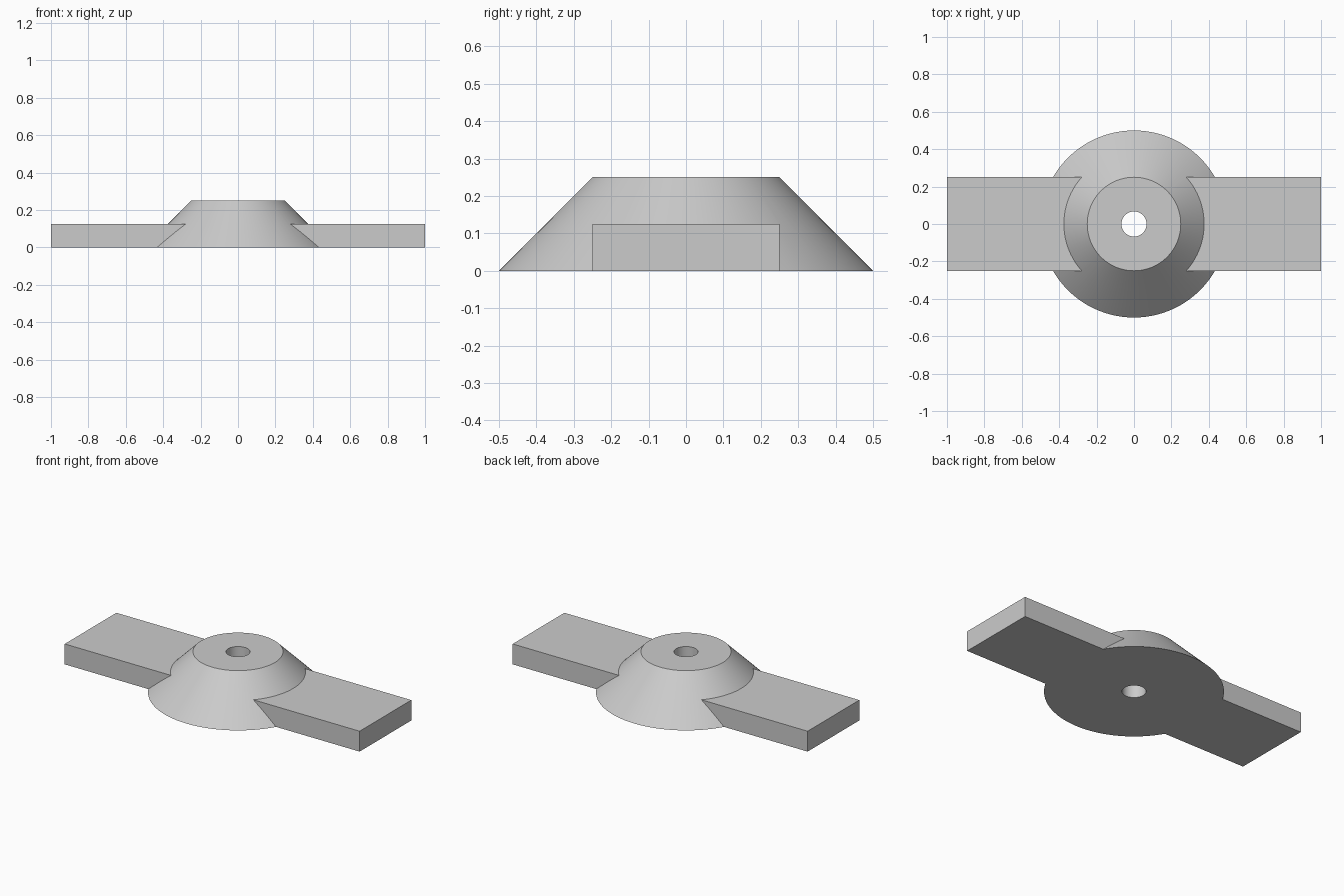
import bpy
import math

HUB_BASE_R, HUB_TOP_R, HUB_H = 0.5, 0.25, 0.25
BAR_L, BAR_W, BAR_H = 2.0, 0.5, 0.125
BORE_R = 0.067
SIDES = 96

cube = bpy.data.objects.get("Cube")
if cube:
    bpy.data.objects.remove(cube, do_unlink=True)

# Single plain grey
grey = bpy.data.materials.new("plain grey")
grey.use_nodes = True
colour = (0.6, 0.6, 0.6, 1.0)
grey.diffuse_color = colour
grey.node_tree.nodes["Principled BSDF"].inputs["Base Color"].default_value = colour


def finish(name):
    """Name the active object, apply its scale and give it the material."""
    obj = bpy.context.object
    obj.name = name
    bpy.ops.object.transform_apply(location=True, rotation=False, scale=True)
    obj.data.materials.append(grey)
    return obj


def combine(target, tool, operation):
    """Apply a boolean with the tool object, then remove the tool."""
    mod = target.modifiers.new(operation.lower(), "BOOLEAN")
    mod.operation = operation
    mod.solver = "EXACT"
    mod.object = tool
    bpy.context.view_layer.objects.active = target
    bpy.ops.object.modifier_apply(modifier=mod.name)
    bpy.data.objects.remove(tool, do_unlink=True)


# Tapered hub
bpy.ops.mesh.primitive_cone_add(vertices=SIDES, radius1=HUB_BASE_R, radius2=HUB_TOP_R,
                                depth=HUB_H, location=(0, 0, HUB_H / 2))
hub = finish("hub_with_two_arms")

# Flat bar forming both arms
bpy.ops.mesh.primitive_cube_add(size=1, location=(0, 0, BAR_H / 2))
bpy.context.object.scale = (BAR_L, BAR_W, BAR_H)
bar = finish("arm_bar")
combine(hub, bar, "UNION")

# Central bore through the hub
bpy.ops.mesh.primitive_cylinder_add(vertices=SIDES // 2, radius=BORE_R,
                                    depth=HUB_H * 4, location=(0, 0, HUB_H / 2))
bore = finish("bore_cutter")
bore.hide_render = True
combine(hub, bore, "DIFFERENCE")

# Smooth round surfaces, crisp edges
bpy.ops.object.select_all(action="DESELECT")
hub.select_set(True)
bpy.context.view_layer.objects.active = hub
bpy.ops.object.shade_smooth_by_angle(angle=math.radians(30))
